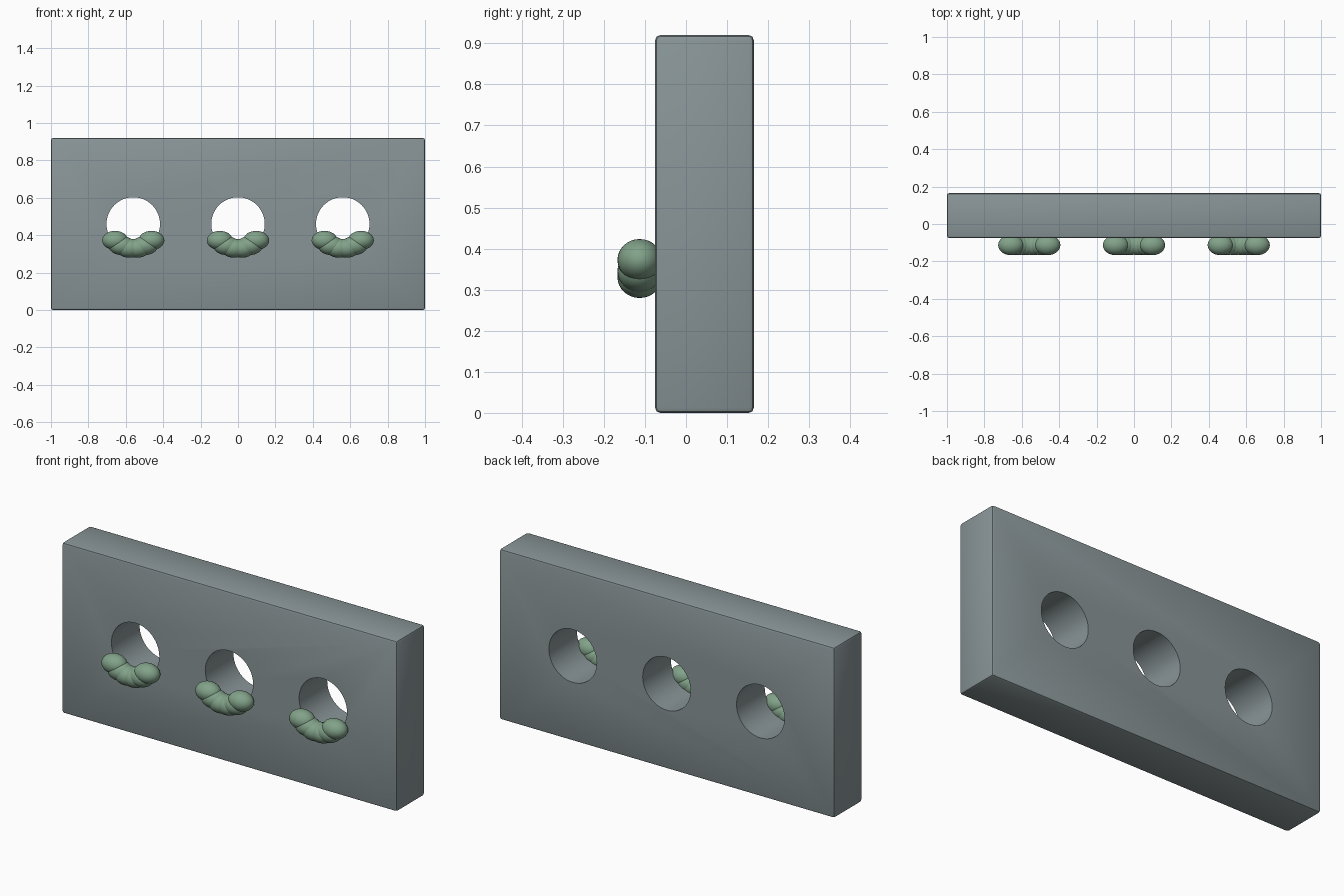
import bpy
import math

if "Cube" in bpy.data.objects:
    bpy.data.objects.remove(bpy.data.objects["Cube"])

HOLES = (-0.56, 0.0, 0.56)
HOLE_Z, HOLE_R = 0.46, 0.143


def material(name, color):
    m = bpy.data.materials.new(name)
    m.diffuse_color = color
    m.use_nodes = True
    m.node_tree.nodes["Principled BSDF"].inputs["Base Color"].default_value = m.diffuse_color
    return m


stone = material("grey_stone", (0.25, 0.30, 0.31, 1))
green = material("moss_green", (0.22, 0.36, 0.25, 1))


def apply(obj, mod):
    bpy.context.view_layer.objects.active = obj
    bpy.ops.object.modifier_apply(modifier=mod.name)


# Wall slab with softened edges
bpy.ops.mesh.primitive_cube_add(size=1, location=(0, 0.045, 0.46))
wall = bpy.context.object
wall.name = "wall_slab"
wall.scale = (2.0, 0.24, 0.92)
bpy.ops.object.transform_apply(location=False, rotation=False, scale=True)
wall.data.materials.append(stone)
bevel = wall.modifiers.new("soft_edges", 'BEVEL')
bevel.width, bevel.segments = 0.012, 2
apply(wall, bevel)

# Round drain holes through the slab
for x in HOLES:
    bpy.ops.mesh.primitive_cylinder_add(vertices=48, radius=HOLE_R, depth=1,
                                        location=(x, 0.045, HOLE_Z),
                                        rotation=(math.pi / 2, 0, 0))
    cutter = bpy.context.object
    cut = wall.modifiers.new("hole", 'BOOLEAN')
    cut.operation, cut.solver, cut.object = 'DIFFERENCE', 'EXACT', cutter
    apply(wall, cut)
    bpy.data.objects.remove(cutter, do_unlink=True)

bpy.ops.object.select_all(action='DESELECT')
wall.select_set(True)
bpy.context.view_layer.objects.active = wall
bpy.ops.object.shade_smooth_by_angle(angle=math.radians(30))

# Moss clumps following the lower lip of each hole
for h, x in enumerate(HOLES):
    for i in range(6):
        a = math.radians(-48 + 19.2 * i)
        bpy.ops.mesh.primitive_uv_sphere_add(
            segments=32, ring_count=16, radius=1,
            location=(x + 0.131 * math.sin(a), -0.113, HOLE_Z - 0.131 * math.cos(a)))
        clump = bpy.context.object
        clump.name = f"moss_{h + 1}_clump_{i + 1}"
        clump.scale = (0.069, 0.054, 0.051)
        clump.data.materials.append(green)
        bpy.ops.object.shade_smooth()
